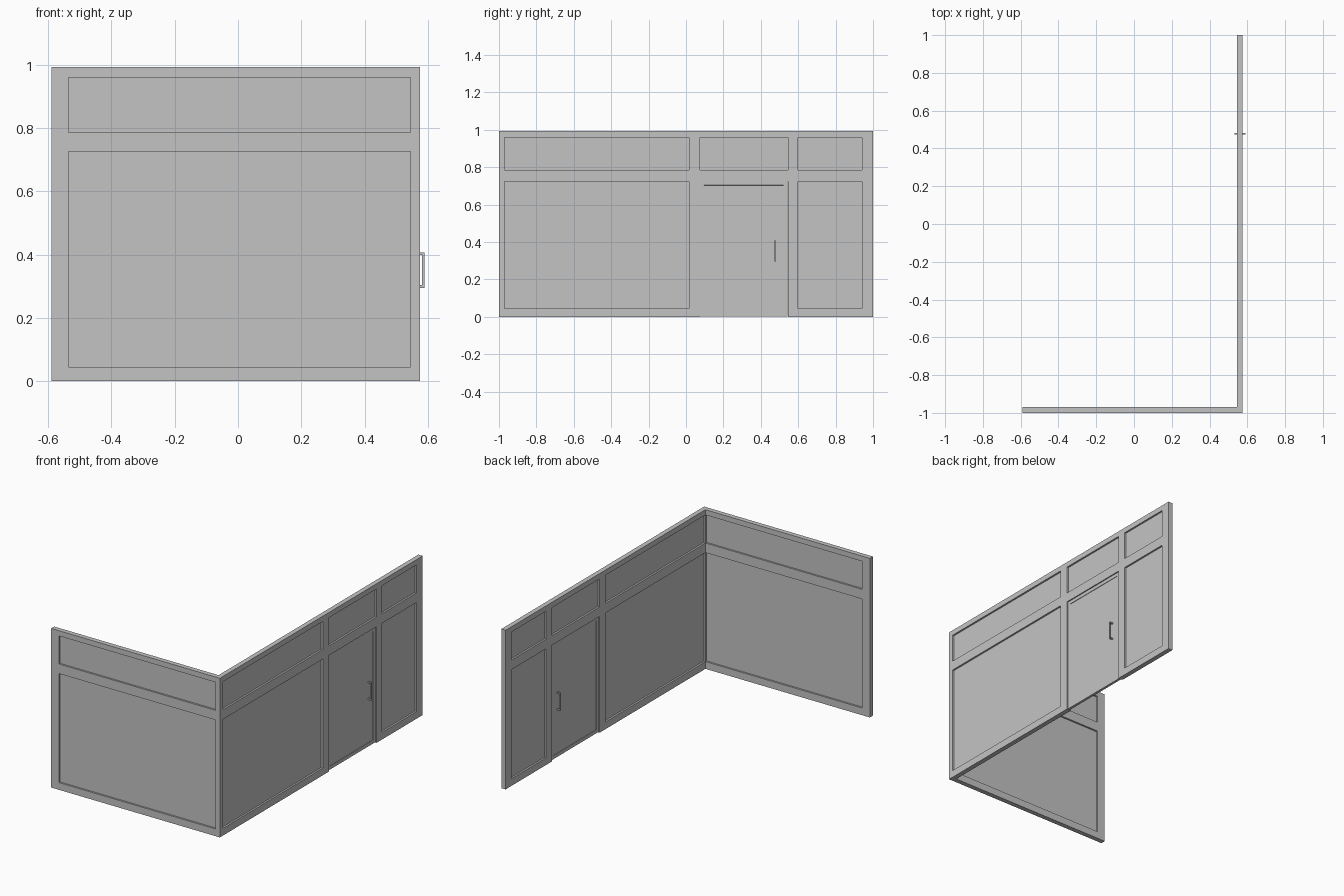
import bpy
import bmesh
from mathutils import Vector

cube = bpy.data.objects.get("Cube")
if cube:
    bpy.data.objects.remove(cube, do_unlink=True)

grey = bpy.data.materials.new("light_grey")
grey.use_nodes = True
colour = (0.55, 0.55, 0.55, 1)
grey.diffuse_color = colour
grey.node_tree.nodes["Principled BSDF"].inputs["Base Color"].default_value = colour


def finish(name, bm):
    bmesh.ops.recalc_face_normals(bm, faces=bm.faces)
    mesh = bpy.data.meshes.new(name)
    bm.to_mesh(mesh)
    bm.free()
    mesh.materials.append(grey)
    obj = bpy.data.objects.new(name, mesh)
    bpy.context.collection.objects.link(obj)
    return obj


def box(name, low, high):
    low, high = Vector(low), Vector(high)
    bm = bmesh.new()
    bmesh.ops.create_cube(bm, size=1)
    for v in bm.verts:
        v.co = (low + high) / 2 + v.co * (high - low)
    return finish(name, bm)


THICK = 0.03
LONG_X = 0.56      # centre plane of the long wall
SHORT_Y = -0.985   # centre plane of the short wall


def on_long(u, z, depth):
    return Vector((LONG_X + depth, u, z))


def on_short(u, z, depth):
    return Vector((u, SHORT_Y + depth, z))


def frame(name, place, us, zs, openings):
    """Wall frame: a grid sheet without its opening cells, extruded to thickness."""
    bm = bmesh.new()
    verts = [[bm.verts.new(place(u, z, -THICK / 2)) for z in zs] for u in us]
    for i in range(len(us) - 1):
        for j in range(len(zs) - 1):
            if (i, j) not in openings:
                bm.faces.new((verts[i][j], verts[i + 1][j],
                              verts[i + 1][j + 1], verts[i][j + 1]))
    for v in [v for v in bm.verts if not v.link_faces]:
        bm.verts.remove(v)
    result = bmesh.ops.extrude_face_region(bm, geom=bm.faces[:])
    moved = [g for g in result["geom"] if isinstance(g, bmesh.types.BMVert)]
    bmesh.ops.translate(bm, verts=moved, vec=place(0, 0, THICK) - place(0, 0, 0))
    bmesh.ops.dissolve_limit(bm, angle_limit=0.01, verts=bm.verts[:], edges=bm.edges[:])
    return finish(name, bm)


def slab(name, place, u0, u1, z0, z1, thick):
    return box(name, place(u0, z0, -thick / 2), place(u1, z1, thick / 2))


# Horizontal levels shared by both walls
levels = [0, 0.045, 0.725, 0.785, 0.96, 0.993]
rows = {1: "lower", 3: "upper"}
PANE = 0.008

# Long wall: three bays, the middle one with a doorway down to the floor
long_cuts = [-1, -0.97, 0.015, 0.075, 0.545, 0.6, 0.94, 1]
bays = {1: "wide", 3: "door", 5: "narrow"}
holes = {(i, j) for i in bays for j in rows} | {(3, 0)}
frame("long_wall_frame", on_long, long_cuts, levels, holes)
for i, bay in bays.items():
    for j, row in rows.items():
        if (i, j) != (3, 1):
            slab(f"{bay}_{row}_pane", on_long, long_cuts[i], long_cuts[i + 1],
                 levels[j], levels[j + 1], PANE)

# Short wall: one bay that meets the corner post
short_cuts = [-0.59, -0.535, 0.545]
frame("short_wall_frame", on_short, short_cuts, levels, {(1, j) for j in rows})
for j, row in rows.items():
    slab(f"front_{row}_pane", on_short, short_cuts[1], short_cuts[2],
         levels[j], levels[j + 1], PANE)

# Door leaf with a shallow recessed panel on both faces
door = slab("door", on_long, 0.075, 0.543, 0.003, 0.725, 0.016)
bm = bmesh.new()
bm.from_mesh(door.data)
faces = [f for f in bm.faces if abs(f.normal.x) > 0.9]
bmesh.ops.inset_individual(bm, faces=faces, thickness=0.03, depth=0)
bmesh.ops.inset_individual(bm, faces=faces, thickness=0.0005, depth=-0.003)
bm.to_mesh(door.data)
bm.free()

# Pull handles on both sides of the door
HANDLE_Y, HALF = 0.477, 0.004
for side, label in ((1, "outer"), (-1, "inner")):
    def handle_box(part, near, far, z0, z1):
        a, b = sorted((LONG_X + side * near, LONG_X + side * far))
        box(f"{label}_handle_{part}", (a, HANDLE_Y - HALF, z0), (b, HANDLE_Y + HALF, z1))

    handle_box("grip", 0.022, 0.029, 0.295, 0.407)
    handle_box("lower_mount", 0.004, 0.022, 0.295, 0.303)
    handle_box("upper_mount", 0.004, 0.022, 0.399, 0.407)
